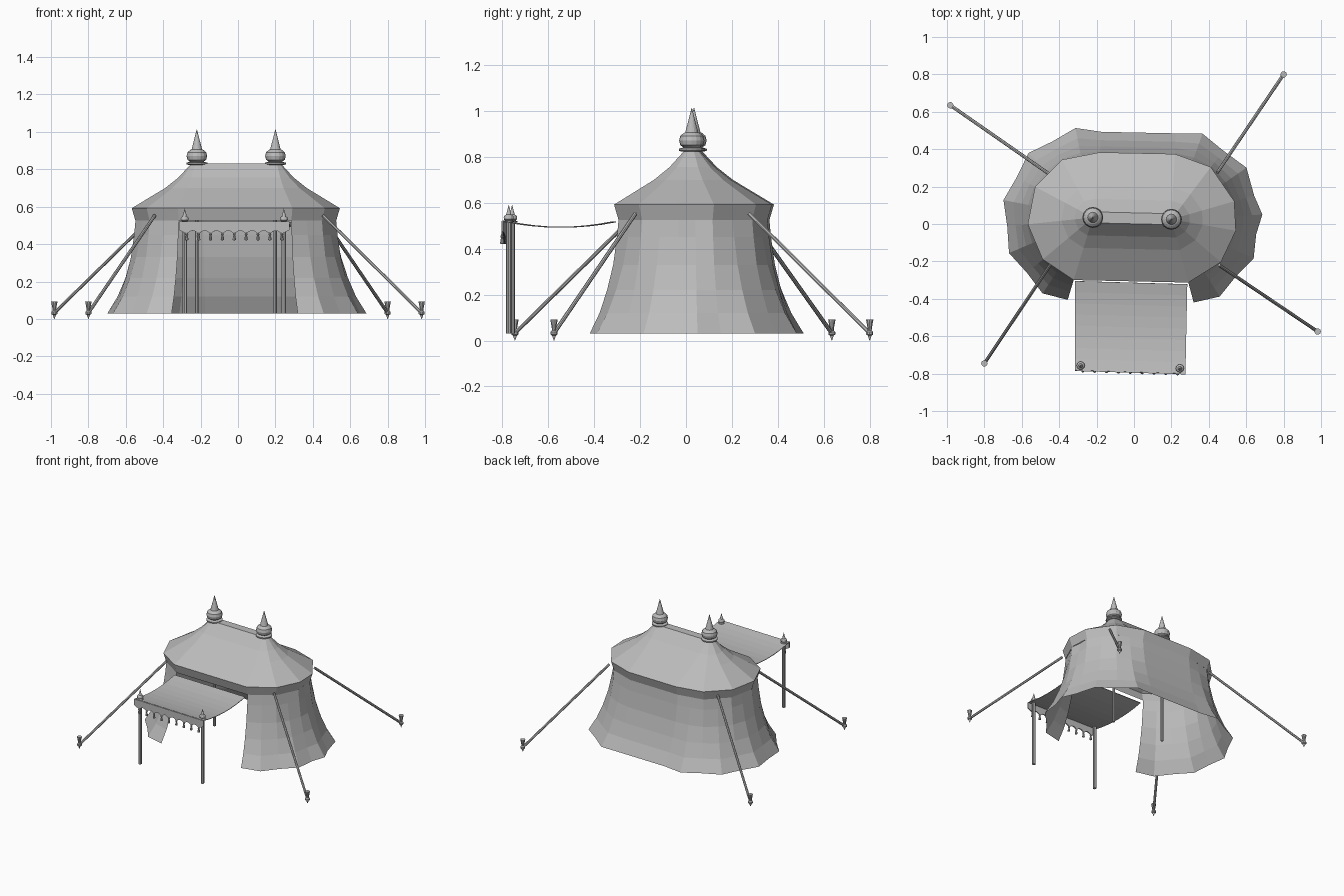
import bpy
from math import sin, cos, pi, radians
from mathutils import Vector

if "Cube" in bpy.data.objects:
    bpy.data.objects.remove(bpy.data.objects["Cube"])

canvas = bpy.data.materials.new("plain_grey")
canvas.use_nodes = True
GREY = (0.5, 0.5, 0.5, 1)
canvas.diffuse_color = GREY
canvas.node_tree.nodes["Principled BSDF"].inputs["Base Color"].default_value = GREY


def make(name, verts, faces, thickness=0):
    mesh = bpy.data.meshes.new(name)
    mesh.from_pydata([tuple(v) for v in verts], [], faces)
    mesh.materials.append(canvas)
    ob = bpy.data.objects.new(name, mesh)
    bpy.context.collection.objects.link(ob)
    if thickness:
        mod = ob.modifiers.new("thickness", "SOLIDIFY")
        mod.thickness = thickness
        mod.offset = 0
    return ob


def loft(name, rows, closed=False, cap=False, thickness=0):
    """Skin equal-length rows of points with quads."""
    n = len(rows[0])
    faces = []
    for r in range(len(rows) - 1):
        for i in range(n if closed else n - 1):
            j = (i + 1) % n
            faces.append((r * n + i, r * n + j, (r + 1) * n + j, (r + 1) * n + i))
    if cap:
        last = (len(rows) - 1) * n
        faces.append(tuple(reversed(range(n))))
        faces.append(tuple(range(last, last + n)))
    return make(name, [p for row in rows for p in row], faces, thickness)


def lathe(name, base, profile, sides=12, scale=1):
    """Turned part: profile of (radius, height) pairs above base."""
    rows = [[Vector(base) + scale * Vector((r * cos(2 * pi * k / sides), r * sin(2 * pi * k / sides), z))
             for k in range(sides)] for r, z in profile]
    return loft(name, rows, closed=True, cap=True)


def rod(name, a, b, radius, sides=8):
    a, b = Vector(a), Vector(b)
    turn = (b - a).to_track_quat("Z", "Y")
    ring = [turn @ Vector((radius * cos(2 * pi * k / sides), radius * sin(2 * pi * k / sides), 0))
            for k in range(sides)]
    return loft(name, [[a + v for v in ring], [b + v for v in ring]], closed=True, cap=True)


# Two pole positions, each the centre of a rounded tent end
POLES = {"left": Vector((0.20, 0.025, 0)), "right": Vector((-0.22, 0.035, 0))}
CORNERS = [("left", a) for a in (-75, -41, -10, 16, 53, 87)]
CORNERS += [("right", a) for a in (84, 118, 152, 186, 220, 253)]


def around(side, angle, radius, z):
    a = radians(angle)
    return POLES[side] + Vector((radius * cos(a), radius * sin(a), z))


# Roof with a short valance that tucks in below the eave
roof_profile = [(0.33, 0.525), (0.35, 0.592), (0.245, 0.655), (0.17, 0.70), (0.10, 0.755), (0.03, 0.83)]
rows = [[around(s, a, r, z) for s, a in CORNERS] for r, z in roof_profile]
roof = loft("roof", rows, closed=True)
ridge_cap = make("ridge_cap", rows[-1], [tuple(range(len(CORNERS)))])

# Flared wall, open at the front; seams between corners belly out at the hem
seams = []
for (s, a), (s2, a2) in zip(CORNERS, CORNERS[1:]):
    seams.append((s, a, False))
    if s == s2:
        seams.append((s, (a + a2) / 2, True))
seams.append((*CORNERS[-1], False))
wall_profile = [(0.487, 0.03), (0.435, 0.12), (0.395, 0.22), (0.362, 0.33), (0.34, 0.45), (0.33, 0.525)]
rows = []
for r, z in wall_profile:
    t = (z - 0.03) / 0.495
    rows.append([around(s, a, r * (1 - 0.045 * t if mid else 0.945 + 0.055 * t), z) for s, a, mid in seams])
wall = loft("wall", rows)

# Main poles and their turned finials
finial = [(0.045, 0), (0.056, 0.004), (0.056, 0.012), (0.036, 0.018), (0.05, 0.028), (0.055, 0.048),
          (0.05, 0.068), (0.036, 0.08), (0.028, 0.084), (0.016, 0.13), (0.001, 0.19)]
for side, p in POLES.items():
    rod(side + "_main_pole", p + Vector((0, 0, 0.03)), p + Vector((0, 0, 0.83)), 0.009)
    lathe(side + "_roof_finial", p + Vector((0, 0, 0.823)), finial, 16)

# Sagging awning over the entrance
back_r, back_l = Vector((-0.315, -0.305, 0.517)), Vector((0.285, -0.322, 0.517))
front_r, front_l = Vector((-0.315, -0.782, 0.52)), Vector((0.275, -0.80, 0.52))
rows = []
for j in range(9):
    t = j / 8
    a, b = back_r.lerp(front_r, t), back_l.lerp(front_l, t)
    sag = Vector((0, 0, -0.1 * t * (1 - t)))
    rows.append([a.lerp(b, i / 8) + sag for i in range(9)])
loft("awning", rows, thickness=0.004)

# Scalloped front edge with tassels at the points
SCALLOPS = 8
STEPS = 6
edge_r, edge_l = front_r.lerp(front_l, 0.07), front_r.lerp(front_l, 0.93)
top, low = [front_r], [front_r - Vector((0, 0, 0.045))]
for k in range(SCALLOPS * STEPS + 1):
    p = edge_r.lerp(edge_l, k / (SCALLOPS * STEPS))
    top.append(p)
    low.append(p - Vector((0, 0, 0.066 - 0.018 * sin(pi * (k % STEPS) / STEPS))))
top.append(front_l)
low.append(front_l - Vector((0, 0, 0.045)))
loft("awning_fringe", [low, top], thickness=0.008)
tassel = [(0.003, 0), (0.009, 0.003), (0.007, 0.02), (0.004, 0.025), (0.008, 0.032), (0.004, 0.042)]
for k in range(SCALLOPS + 1):
    p = edge_r.lerp(edge_l, k / SCALLOPS)
    lathe("tassel_%d" % (k + 1), p - Vector((0, 0.002, 0.10)), tassel, 8)

# Awning poles with small finials
for side, x, y in (("right", -0.285, -0.757), ("left", 0.245, -0.772)):
    rod(side + "_awning_pole", (x, y, 0.03), (x, y, 0.52), 0.012)
    lathe(side + "_awning_finial", (x, y, 0.515), finial, 12, 0.4)

# Guy ropes and their stakes
stake = [(0.001, 0), (0.009, 0.022), (0.016, 0.026), (0.016, 0.038), (0.009, 0.044),
         (0.010, 0.055), (0.017, 0.092)]
guys = [("back_right", (-0.45, 0.265), (-0.982, 0.635)), ("back_left", (0.445, 0.275), (0.80, 0.80)),
        ("front_right", (-0.445, -0.215), (-0.80, -0.745)), ("front_left", (0.455, -0.22), (0.982, -0.575))]
for name, hook, peg in guys:
    rod(name + "_rope", (*hook, 0.553), (*peg, 0.032), 0.009)
    lathe(name + "_stake", (*peg, 0), stake, 10)
